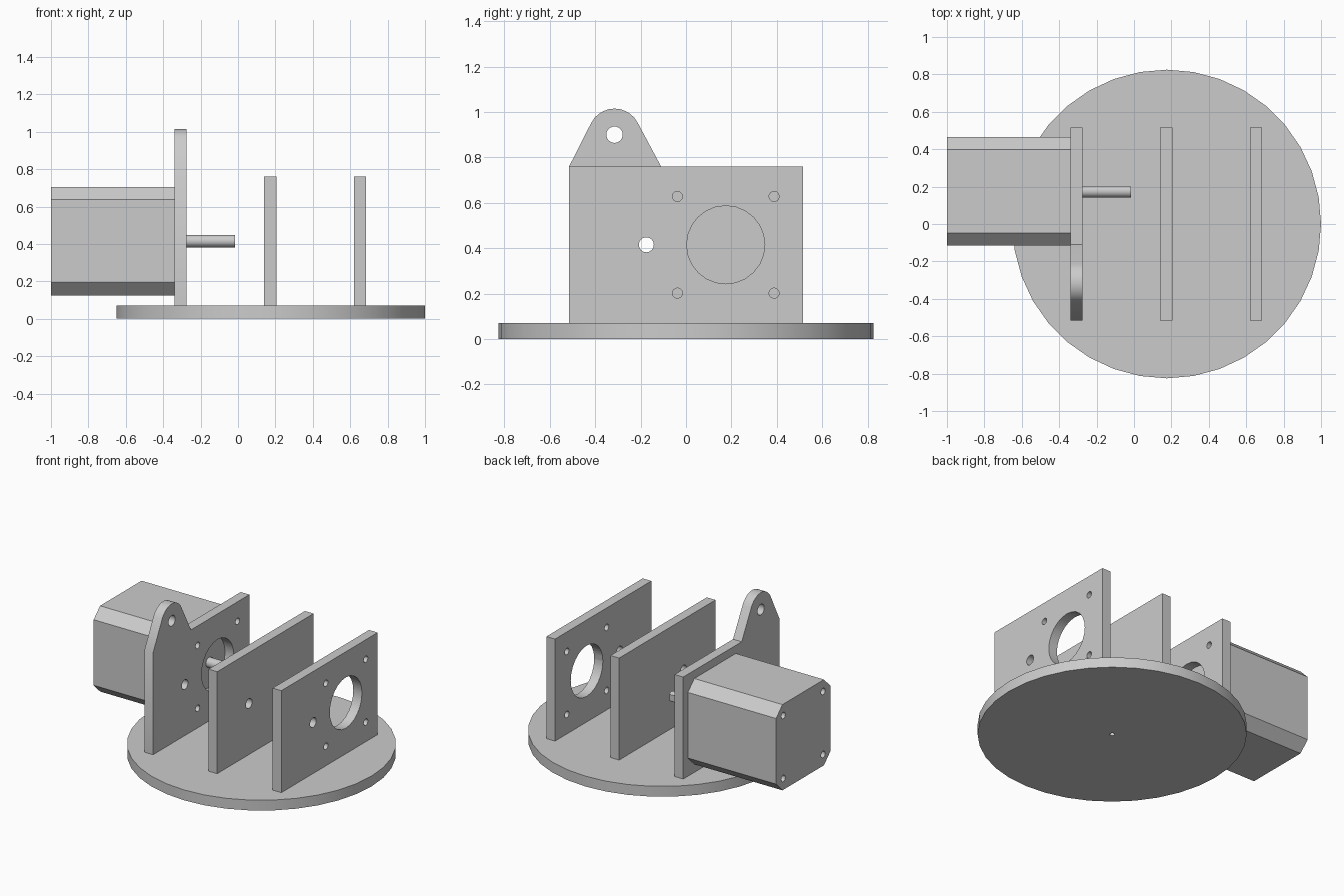
import bpy, bmesh
from math import cos, sin, radians
from mathutils import Vector

if "Cube" in bpy.data.objects:
    bpy.data.objects.remove(bpy.data.objects["Cube"])

grey = bpy.data.materials.new("neutral_grey")
grey.use_nodes = True
grey.diffuse_color = (0.6, 0.6, 0.6, 1)
grey.node_tree.nodes["Principled BSDF"].inputs["Base Color"].default_value = (0.6, 0.6, 0.6, 1)

AXIS_Y, AXIS_Z = 0.175, 0.415       # motor axis
BOLT = 0.213                        # bolt offset from the axis
SIDE, DECK, TOP, THICK = 0.515, 0.07, 0.76, 0.065


def arc(u, v, r, start=0, end=360, steps=24):
    """Points of an arc; a full circle leaves out its repeated last point."""
    count = steps if end - start == 360 else steps + 1
    angles = [radians(start + (end - start) * i / steps) for i in range(count)]
    return [(u + r * cos(a), v + r * sin(a)) for a in angles]


def prism(name, outlines, low, high, axis="x"):
    """Extrude closed outlines along x (outline in y, z) or z (outline in x, y)."""
    bm = bmesh.new()
    depth = Vector((high - low, 0, 0)) if axis == "x" else Vector((0, 0, high - low))
    for outline in outlines:
        points = [(low, u, v) if axis == "x" else (u, v, low) for u, v in outline]
        face = bm.faces.new([bm.verts.new(p) for p in points])
        ext = bmesh.ops.extrude_face_region(bm, geom=[face])["geom"]
        bmesh.ops.translate(bm, vec=depth, verts=[g for g in ext if isinstance(g, bmesh.types.BMVert)])
    bmesh.ops.recalc_face_normals(bm, faces=bm.faces)
    mesh = bpy.data.meshes.new(name)
    bm.to_mesh(mesh)
    bm.free()
    mesh.materials.append(grey)
    obj = bpy.data.objects.new(name, mesh)
    bpy.context.collection.objects.link(obj)
    return obj


def part(name, outline, low, high, holes=(), axis="x"):
    """A prism with through holes and smooth round walls."""
    obj = prism(name, [outline], low, high, axis)
    bpy.ops.object.select_all(action="DESELECT")
    obj.select_set(True)
    bpy.context.view_layer.objects.active = obj
    if holes:
        cutter = prism("hole_cutter", [arc(*h) for h in holes], low - 0.05, high + 0.05, axis)
        cutter.hide_render = True
        mod = obj.modifiers.new("holes", "BOOLEAN")
        mod.operation, mod.solver, mod.object = "DIFFERENCE", "EXACT", cutter
        bpy.ops.object.modifier_apply(modifier=mod.name)
        bpy.data.objects.remove(cutter)
    bpy.ops.object.shade_smooth_by_angle(angle=radians(30))
    return obj


bolt_holes = [(AXIS_Y + a * BOLT, AXIS_Z + b * BOLT, 0.022) for a in (-1, 1) for b in (-1, 1)]
rod_hole = (-AXIS_Y, AXIS_Z, 0.033)
bore = (AXIS_Y, AXIS_Z, 0.172)
mount_holes = bolt_holes + [rod_hole, bore]

# Round base with a small centre hole
part("base_disc", arc(0.175, 0, 0.825, steps=36), 0, DECK, [(0.175, 0, 0.016)], "z")

# Upright plates
sheet = [(-SIDE, DECK), (SIDE, DECK), (SIDE, TOP), (-SIDE, TOP)]
part("middle_plate", sheet, 0.14, 0.14 + THICK, [rod_hole])
part("outer_plate", sheet, 0.62, 0.62 + THICK, mount_holes)

# Motor plate with a rounded lug on top
lug = (-0.315, 0.90)
eared = sheet[:3] + [(-0.11, TOP)] + arc(*lug, 0.115, 27, 153, 10) + sheet[3:]
part("motor_plate", eared, -0.34, -0.34 + THICK, mount_holes + [(*lug, 0.036)])

# Motor body with chamfered long edges
h, c = 0.29, 0.222
corners = [(c, -h), (h, -c), (h, c), (c, h), (-c, h), (-h, c), (-h, -c), (-c, -h)]
part("motor_body", [(AXIS_Y + u, AXIS_Z + v) for u, v in corners], -1, -0.34, bolt_holes)

# Shaft with one flat side
part("motor_shaft", arc(AXIS_Y, AXIS_Z, 0.033, 41, 319, 18), -0.34, -0.015)
